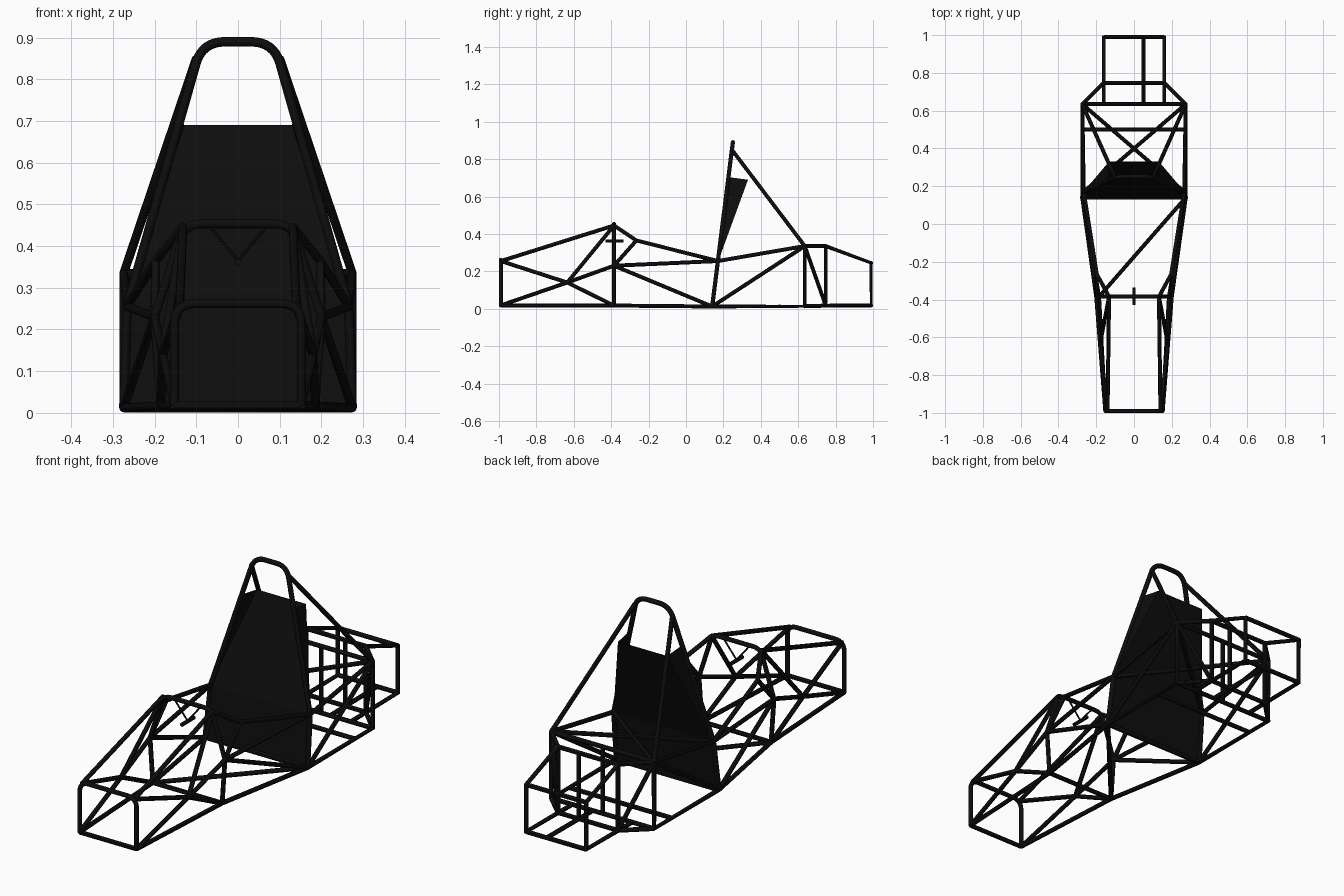
import bpy, bmesh
from mathutils import Vector

if "Cube" in bpy.data.objects:
    bpy.data.objects.remove(bpy.data.objects["Cube"])

R = 0.0105
black = bpy.data.materials.new("black_paint")
black.diffuse_color = (0.004, 0.004, 0.004, 1)
black.use_nodes = True
black.node_tree.nodes["Principled BSDF"].inputs["Base Color"].default_value = black.diffuse_color


def mirror(pts):
    return [(-x, y, z) for x, y, z in pts]


def both(*paths):
    return [p for path in paths for p in (path, mirror(path))]


def fillet(pts, corners, d, n=8):
    # replace chosen corners with a smooth bend starting d away from them
    out = []
    for i, p in enumerate(pts):
        p = Vector(p)
        if i in corners:
            a = p + (Vector(pts[i - 1]) - p).normalized() * d
            b = p + (Vector(pts[i + 1]) - p).normalized() * d
            for k in range(n + 1):
                t = k / n
                out.append(tuple(a * (1 - t) ** 2 + p * 2 * t * (1 - t) + b * t * t))
        else:
            out.append(tuple(p))
    return out


def tubes(name, paths, r=R):
    cu = bpy.data.curves.new(name, 'CURVE')
    cu.dimensions = '3D'
    cu.bevel_depth = r
    cu.bevel_resolution = 4
    cu.use_fill_caps = True
    for path in paths:
        s = cu.splines.new('POLY')
        s.points.add(len(path) - 1)
        for pt, co in zip(s.points, path):
            pt.co = (*co, 1)
    ob = bpy.data.objects.new(name, cu)
    bpy.context.collection.objects.link(ob)
    bpy.ops.object.select_all(action='DESELECT')
    bpy.context.view_layer.objects.active = ob
    ob.select_set(True)
    bpy.ops.object.convert(target='MESH')
    ob = bpy.context.object
    ob.data.materials.clear()
    ob.data.materials.append(black)
    bpy.ops.object.shade_smooth_by_angle()


def hoop_y(z):
    return 0.14 + (z - 0.013) * 0.126


# frame joints on the +x side
nose_low, nose_top = (0.152, -0.99, 0.018), (0.14, -0.99, 0.255)
nose_mid = (0.18, -0.635, 0.14)
dash_low, dash_mid, dash_top = (0.185, -0.385, 0.017), (0.2, -0.385, 0.23), (0.132, -0.385, 0.445)
cockpit = (0.197, -0.265, 0.365)
main_low = (0.274, 0.14, 0.012)
main_mid = (0.266, hoop_y(0.255), 0.255)
main_high = (0.1, hoop_y(0.85), 0.85)
rear_low, rear_top = (0.274, 0.635, 0.013), (0.274, 0.635, 0.335)
box_low, box_top = (0.16, 0.747, 0.017), (0.16, 0.747, 0.335)
end_low, end_top = (0.16, 0.99, 0.018), (0.16, 0.99, 0.245)


def cross(p):
    return [p, mirror([p])[0]]


# hoops
half = [nose_low, (0.152, -0.99, 0.262)]
tubes("front_bulkhead", [fillet(half + mirror(half[::-1]), {1, 2}, 0.05), cross(nose_low)])
half = [dash_low, dash_mid, (0.128, -0.385, 0.453)]
tubes("front_hoop", [fillet(half + mirror(half[::-1]), {2, 3}, 0.04), cross(dash_low)])
half = [main_low, main_mid, (0.086, hoop_y(0.89), 0.89)]
tubes("main_roll_hoop", [fillet(half + mirror(half[::-1]), {2, 3}, 0.055), cross(main_low)], 0.0115)

# nose section
tubes("nose_tubes", both(
    [nose_low, dash_low], [nose_top, dash_top],
    [nose_top, nose_mid], [nose_low, nose_mid],
    [nose_mid, dash_top], [nose_mid, dash_mid], [nose_mid, dash_low]))

# cockpit sides and floor
tubes("cockpit_tubes", both(
    [dash_low, main_low], [dash_mid, main_mid], [dash_mid, main_low],
    [dash_top, cockpit, main_mid], [cockpit, dash_mid])
    + [[main_low, mirror([dash_low])[0]]])

# engine bay
tubes("engine_bay_tubes", both(
    [main_low, rear_low, rear_top], [main_mid, rear_top], [main_low, rear_top],
    [main_high, rear_top], [rear_top, mirror([main_mid])[0]])
    + [cross(rear_low), cross(rear_top), cross((0.274, 0.5, 0.013)),
       [(0, 0.635, 0.013), (0, 0.635, 0.335)]])

# rear box
tubes("rear_box_tubes", both(
    [rear_top, box_top, end_top, end_low, (0.16, 0.635, 0.015)],
    [box_top, box_low], [rear_top, box_low], [rear_low, box_low])
    + [cross(p) for p in (box_low, box_top, end_low, end_top)]
    + [[(0.05, 0.635, 0.015), (0.05, 0.99, 0.018)],
       [(0.05, 0.747, 0.017), (0.05, 0.747, 0.335)]])

# steering support
tubes("steering_column", [[(0, -0.43, 0.362), (0, -0.335, 0.362)]], 0.009)
tubes("steering_bracket", both([(0.07, -0.385, 0.45), (0, -0.385, 0.365)]), 0.004)

# folded seat back panel with side wings
bm = bmesh.new()
wing = (0.137, hoop_y(0.703), 0.703)
back = (0.13, 0.33, 0.69)
verts = {}
for s in (1, -1):
    for key, p in (("low", main_low), ("mid", main_mid), ("wing", wing), ("back", back)):
        verts[key, s] = bm.verts.new((p[0] * s, p[1], p[2]))
for a, b in (("low", "mid"), ("mid", "back")):
    bm.faces.new([verts[a, 1], verts[b, 1], verts[b, -1], verts[a, -1]])
for s in (1, -1):
    bm.faces.new([verts[k, s] for k in ("mid", "wing", "back")])
bmesh.ops.recalc_face_normals(bm, faces=bm.faces)
me = bpy.data.meshes.new("seat_back_panel")
bm.to_mesh(me)
bm.free()
panel = bpy.data.objects.new("seat_back_panel", me)
bpy.context.collection.objects.link(panel)
me.materials.append(black)
mod = panel.modifiers.new("thickness", 'SOLIDIFY')
mod.thickness = 0.004
mod.offset = 0
